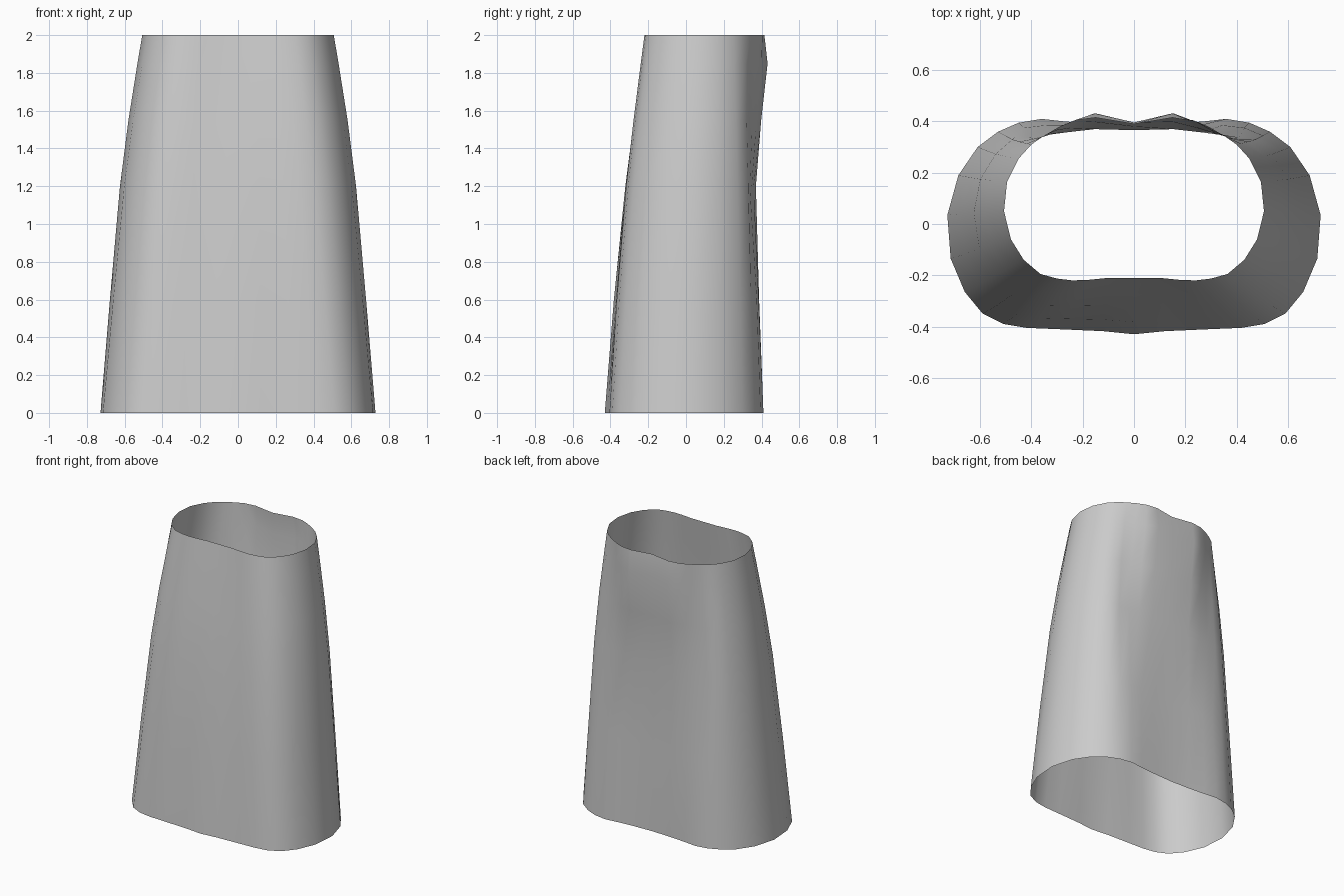
import bpy
import bmesh
import math

cube = bpy.data.objects.get("Cube")
if cube:
    bpy.data.objects.remove(cube, do_unlink=True)

# Half outlines of the two open ends, running from front centre to back centre
BOTTOM = [(0, -.43), (.12, -.418), (.3, -.41), (.42, -.405), (.51, -.39), (.59, -.35),
          (.66, -.265), (.715, -.135), (.728, .035), (.685, .19), (.61, .30), (.53, .36),
          (.45, .395), (.36, .41), (.27, .40), (.14, .39), (0, .385)]
TOP = [(0, -.21), (.1, -.21), (.18, -.218), (.24, -.22), (.3, -.213), (.365, -.195),
       (.43, -.14), (.48, -.06), (.507, .05), (.495, .165), (.45, .255), (.40, .31),
       (.35, .345), (.29, .38), (.23, .405), (.15, .415), (0, .39)]

# Depth of the last five back points at the heights where the back wall is dented
BACK = {.6: (.375, .385, .387, .385, .378),
        1.2: (.338, .348, .358, .37, .366),
        1.55: (.333, .352, .374, .398, .38),
        1.85: (.337, .366, .4, .432, .396)}


def half_ring(z):
    """Blend the end outlines, swelling the front and sides a little between them."""
    t = z / 2
    swell = 1 + .05 * math.sin(math.pi * t ** 1.5)
    ring = []
    for (x0, y0), (x1, y1) in zip(BOTTOM, TOP):
        x, y = x0 + (x1 - x0) * t, y0 + (y1 - y0) * t
        ring.append((x * swell, y * (swell + .03 * math.sin(math.pi * t)) if y < 0 else y))
    if z in BACK:
        ring[-5:] = [(p[0], y) for p, y in zip(ring[-5:], BACK[z])]
    return ring


# Open tapered sleeve lofted through the mirrored rings
bm = bmesh.new()
rings = []
for z in (0, .6, 1.2, 1.55, 1.85, 2):
    half = half_ring(z)
    outline = half + [(-x, y) for x, y in half[-2:0:-1]]
    rings.append([bm.verts.new((x, y, z)) for x, y in outline])
for low, high in zip(rings, rings[1:]):
    for i in range(len(low)):
        j = (i + 1) % len(low)
        bm.faces.new((low[i], low[j], high[j], high[i]))
for face in bm.faces:
    face.smooth = True

mesh = bpy.data.meshes.new("tapered_sleeve")
bm.to_mesh(mesh)
bm.free()
sleeve = bpy.data.objects.new("tapered_sleeve", mesh)
bpy.context.collection.objects.link(sleeve)

# Plain grey surface
grey = bpy.data.materials.new("light_grey")
grey.use_nodes = True
colour = (.6, .6, .6, 1)
grey.diffuse_color = colour
grey.node_tree.nodes["Principled BSDF"].inputs["Base Color"].default_value = colour
mesh.materials.append(grey)
